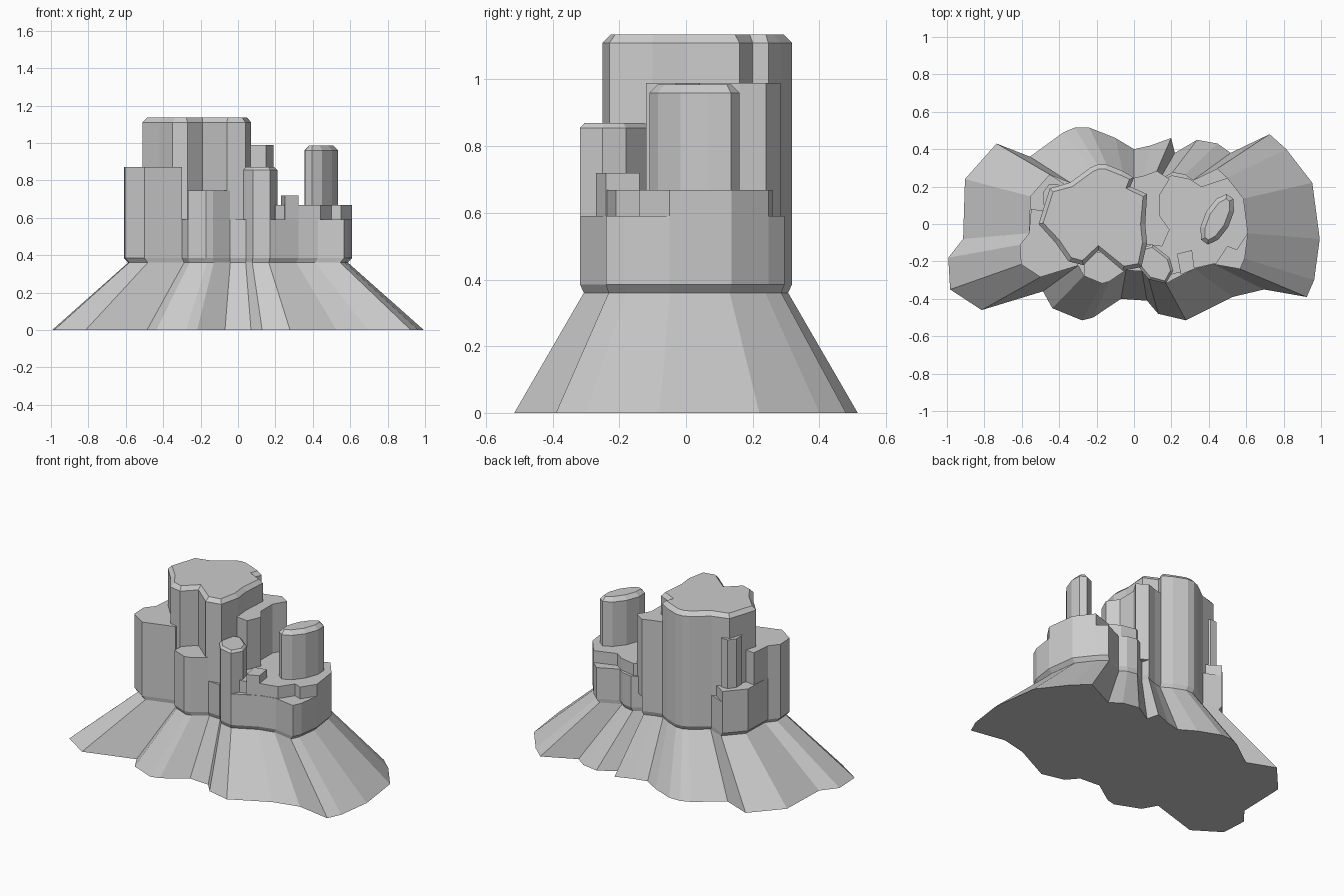
import bpy, bmesh
from math import sin, cos, tau
from mathutils import Vector

if "Cube" in bpy.data.objects:
    bpy.data.objects.remove(bpy.data.objects["Cube"])

# ground outline of the talus, clockwise; every cliff outline is derived from it
GROUND = [(-.91, .24), (-.74, .43), (-.56, .36), (-.38, .49), (-.32, .515), (-.24, .515),
          (-.1, .46), (0, .4), (.09, .42), (.2, .46), (.22, .38), (.34, .45), (.45, .43),
          (.52, .38), (.73, .48), (.82, .4), (.96, .22), (1, -.08), (.97, -.3), (.93, -.39),
          (.7, -.35), (.53, -.39), (.28, -.515), (.13, -.48), (.07, -.41), (-.07, -.4),
          (-.22, -.5), (-.28, -.515), (-.44, -.45), (-.49, -.36), (-.82, -.46),
          (-.99, -.35), (-1, -.18), (-.92, -.08)]


def scaled(s):
    return [Vector((x * s, y * (s + .007))) for x, y in GROUND]


CLIFF = scaled(.61)


def rim(start, count, *inner):
    """A run of the cliff outline, closed by a few inner points."""
    run = [CLIFF[(start + i) % len(CLIFF)] for i in range(count)]
    return run + [Vector(p) for p in inner]


def oval(x, y, rx, ry, lean, sides=10):
    """Leaning oval outline, clockwise."""
    return [Vector((x + rx * cos(a) + lean * sin(a), y + ry * sin(a)))
            for a in (-tau * (i + .5) / sides for i in range(sides))]


def inset(pts, d):
    """Shrink a clockwise outline by d."""
    out = []
    for i, p in enumerate(pts):
        a = (p - pts[i - 1]).normalized()
        b = (pts[(i + 1) % len(pts)] - p).normalized()
        n = Vector((a.y + b.y, -a.x - b.x)).normalized()
        out.append(p + n * d)
    return out


def loft(name, rings):
    """Closed solid from a stack of (outline, z) rings."""
    bm = bmesh.new()
    loops = [[bm.verts.new((*p, z)) for p in pts] for pts, z in rings]
    for lo, hi in zip(loops, loops[1:]):
        for i in range(len(lo)):
            bm.faces.new((lo[i - 1], lo[i], hi[i], hi[i - 1]))
    bm.faces.new(loops[0])
    bm.faces.new(loops[-1])
    bmesh.ops.recalc_face_normals(bm, faces=bm.faces)
    me = bpy.data.meshes.new(name)
    bm.to_mesh(me)
    bm.free()
    ob = bpy.data.objects.new(name, me)
    bpy.context.collection.objects.link(ob)
    return ob


def column(name, top, pts, chamfer=0.0):
    """Upright rock column rooted in the lower cliff, with optional chamfered rim."""
    rings = [(pts, .48), (pts, top - chamfer)]
    if chamfer:
        rings.append((inset(pts, chamfer), top))
    return loft(name, rings)


# talus skirt, undercut and lower cliff band
rock = loft("butte", [(scaled(1 / 1.007), 0), (scaled(.588), .36), (CLIFF, .385), (CLIFF, .59)])

columns = [
    column("main_tower", 1.135,
           rim(2, 6, (-.02, .2), (.07, .16), (.06, 0), (.07, -.1), (.04, -.23), (-.06, -.25),
               (-.19, -.14), (-.27, -.22), (-.35, -.2), (-.42, -.1), (-.51, 0), (-.45, .19)),
           .025),
    column("left_shelf", .87, rim(29, 5, (-.55, .08), (-.4, .06), (-.3, -.1))),
    column("left_back_ledge", .66, rim(33, 3, (-.35, .2), (-.4, 0))),
    column("left_back_buttress", .98, oval(-.43, .14, .06, .08, 0, 8)),
    column("front_buttress", .745, rim(25, 4, (-.26, -.15), (-.1, -.15))),
    column("front_right_column", .87,
           rim(22, 3, (-.03, -.15), (.1, -.11), (.19, -.18), (.21, -.25)), .015),
    column("back_right_column", .99,
           rim(7, 3, (.19, .24), (.14, .16), (.14, .04), (.19, -.03), (.15, -.12), (0, -.1))),
    column("right_mesa", .668,
           rim(15, 3, (.55, -.14), (.5, -.12), (.44, -.21), (.33, -.235), (.2, -.27),
               (.1, -.2), (.1, .2), (.2, .26), (.3, .24), (.36, .2))),
    column("right_front_block", .72, rim(21, 1, (.25, -.27), (.23, -.16), (.31, -.14))),
    column("right_spire", .985, oval(.445, .025, .078, .135, .05), .025),
]

# fuse the columns and the talus into one solid rock
for c in columns:
    mod = rock.modifiers.new(c.name, 'BOOLEAN')
    mod.operation, mod.solver, mod.object = 'UNION', 'EXACT', c
bpy.context.view_layer.update()
fused = bpy.data.meshes.new_from_object(
    rock.evaluated_get(bpy.context.evaluated_depsgraph_get()))
rock.modifiers.clear()
rock.data = fused
for c in columns:
    bpy.data.objects.remove(c)
